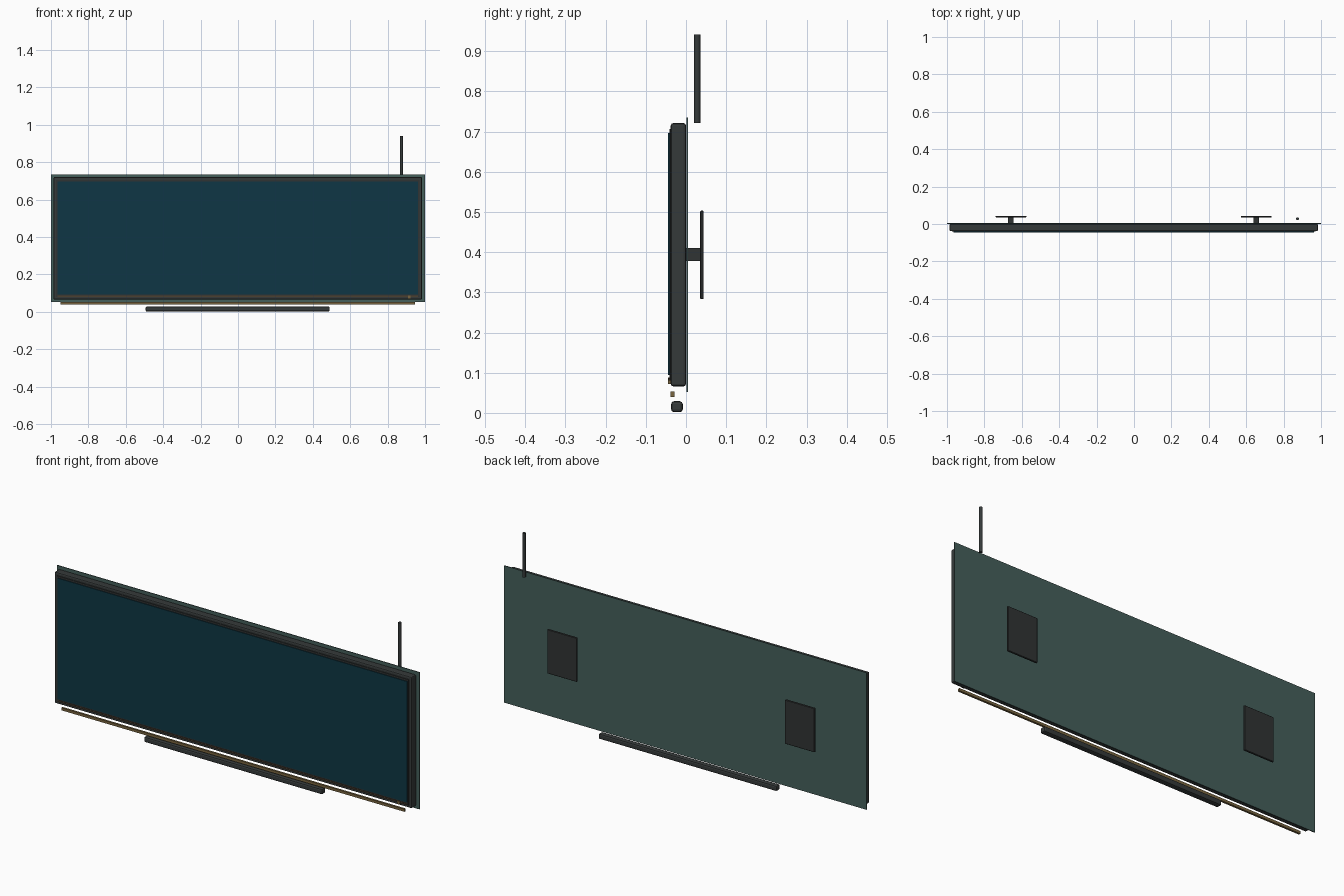
import bpy, bmesh

if "Cube" in bpy.data.objects:
    bpy.data.objects.remove(bpy.data.objects["Cube"], do_unlink=True)


def material(name, r, g, b):
    m = bpy.data.materials.new(name)
    m.use_nodes = True
    m.diffuse_color = (r, g, b, 1)
    m.node_tree.nodes["Principled BSDF"].inputs["Base Color"].default_value = (r, g, b, 1)
    return m


casing = material("charcoal casing", 0.036, 0.042, 0.042)
plastic = material("dark plastic", 0.03, 0.034, 0.034)
teal = material("grey teal", 0.06, 0.115, 0.105)
glass = material("deep blue glass", 0.0045, 0.037, 0.058)
brass = material("brass", 0.19, 0.13, 0.05)
bronze = material("dark bronze", 0.07, 0.05, 0.03)


def box(name, xs, ys, zs, mat, bevel=0, segments=2):
    """Box spanning the given ranges, optionally with rounded edges."""
    bm = bmesh.new()
    bmesh.ops.create_cube(bm, size=1)
    for v in bm.verts:
        v.co = [lo + (hi - lo) * (c + 0.5) for c, (lo, hi) in zip(v.co, (xs, ys, zs))]
    mesh = bpy.data.meshes.new(name)
    bm.to_mesh(mesh)
    bm.free()
    ob = bpy.data.objects.new(name, mesh)
    bpy.context.collection.objects.link(ob)
    mesh.materials.append(mat)
    if bevel:
        mod = ob.modifiers.new("rounded edges", "BEVEL")
        mod.width, mod.segments = bevel, segments
    return ob


# Display body with thin backing panel
box("backing_panel", (-1, 1), (0.001, 0.005), (0.052, 0.735), teal)
box("display_body", (-0.986, 0.984), (-0.038, 0.0), (0.066, 0.721), casing, 0.006)

# Raised bezel around the screen
box("bezel_plate", (-0.972, 0.970), (-0.041, -0.036), (0.080, 0.706), plastic)
box("screen", (-0.965, 0.963), (-0.0445, -0.040), (0.094, 0.697), glass)

# Trim strip and indicator below the screen
box("lower_trim", (-0.965, 0.963), (-0.0435, -0.040), (0.080, 0.087), bronze)
box("indicator_light", (0.908, 0.922), (-0.0445, -0.037), (0.072, 0.088), brass)

# Light strip and speaker bar under the display
box("light_strip", (-0.948, 0.945), (-0.038, -0.028), (0.040, 0.053), brass)
box("speaker_bar", (-0.494, 0.490), (-0.037, -0.008), (0.002, 0.029), casing, 0.007)

# Wall mounts: arm and plate on each side
for side, x in (("right", -0.658), ("left", 0.654)):
    box(side + "_mount_arm", (x - 0.015, x + 0.015), (-0.005, 0.037),
        (0.378, 0.410), plastic)
    box(side + "_mount_plate", (x - 0.082, x + 0.082), (0.035, 0.044),
        (0.283, 0.503), plastic, 0.002, 1)

# Antenna
bpy.ops.mesh.primitive_cylinder_add(vertices=16, radius=0.008, depth=0.22,
                                    location=(0.874, 0.028, 0.831))
antenna = bpy.context.object
antenna.name = "antenna"
antenna.data.materials.append(casing)
bpy.ops.object.shade_smooth_by_angle()
